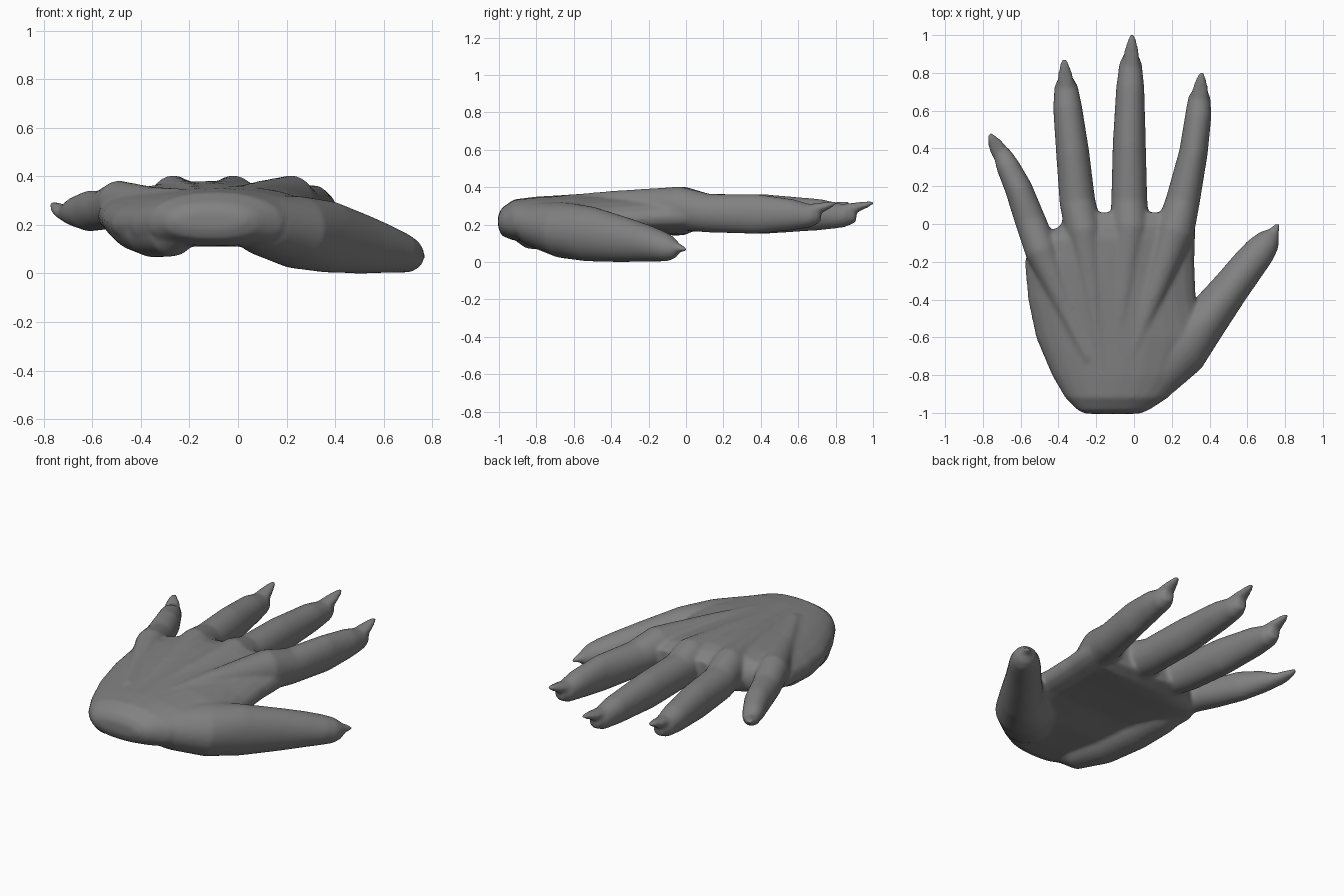
import bpy, bmesh, math
from mathutils import Vector

N = 24
skin = bpy.data.materials.new("dark_grey")
skin.diffuse_color = (0.22, 0.22, 0.22, 1)


def skin_rings(bm, rings):
    """Bridge a list of point rings into a closed tube."""
    vs = [[bm.verts.new(p) for p in r] for r in rings]
    for a, b in zip(vs, vs[1:]):
        for i in range(N):
            j = (i + 1) % N
            bm.faces.new((a[i], a[j], b[j], b[i]))
    bm.faces.new(vs[0][::-1])
    bm.faces.new(vs[-1])


def tube(bm, stations):
    """Elliptical tube through (x, y, z, half_width, half_height)."""
    rings = []
    for k, (x, y, z, w, h) in enumerate(stations):
        a = Vector(stations[max(k - 1, 0)][:3])
        b = Vector(stations[min(k + 1, len(stations) - 1)][:3])
        t = (b - a).normalized()
        side = t.cross(Vector((0, 0, 1))).normalized()
        up = side.cross(t)
        rings.append([Vector((x, y, z)) + side * w * math.cos(q) + up * h * math.sin(q)
                      for q in (2 * math.pi * i / N for i in range(N))])
    skin_rings(bm, rings)


def palm(bm, stations):
    """Arched, squarish sections: (y, x_left, x_right, z_top, z_bottom, edge_drop)."""
    rings = []
    for y, xl, xr, zt, zb, drop in stations:
        ring = []
        for i in range(N):
            q = 2 * math.pi * i / N
            c, s = math.cos(q), math.sin(q)
            u = math.copysign(abs(c) ** 0.85, c)
            v = math.copysign(abs(s) ** 0.85, s)
            ring.append(Vector(((xl + xr) / 2 + u * (xr - xl) / 2, y,
                                (zt + zb) / 2 + v * (zt - zb) / 2 - drop * u * u)))
        rings.append(ring)
    skin_rings(bm, rings)


def finish(bm, name):
    bmesh.ops.recalc_face_normals(bm, faces=bm.faces)
    me = bpy.data.meshes.new(name)
    bm.to_mesh(me)
    bm.free()
    me.polygons.foreach_set("use_smooth", [True] * len(me.polygons))
    me.materials.append(skin)
    ob = bpy.data.objects.new(name, me)
    bpy.context.collection.objects.link(ob)
    return ob


bm = bmesh.new()

# Palm
palm(bm, [
    (-1.005, -0.26, 0.03, 0.25, 0.185, 0.00),
    (-0.985, -0.30, 0.08, 0.29, 0.14, 0.00),
    (-0.92, -0.365, 0.18, 0.335, 0.115, 0.015),
    (-0.80, -0.435, 0.29, 0.350, 0.11, 0.03),
    (-0.60, -0.52, 0.38, 0.362, 0.12, 0.04),
    (-0.40, -0.562, 0.33, 0.372, 0.15, 0.04),
    (-0.20, -0.58, 0.32, 0.380, 0.15, 0.03),
    (-0.08, -0.54, 0.325, 0.380, 0.143, 0.02),
    (-0.01, -0.39, 0.325, 0.368, 0.143, 0.01),
    (0.06, -0.37, 0.325, 0.335, 0.175, 0.00)])

# Heel pad below the little finger
tube(bm, [(-0.20, -0.94, 0.19, 0.05, 0.05), (-0.27, -0.84, 0.175, 0.11, 0.105),
          (-0.34, -0.68, 0.18, 0.13, 0.115), (-0.40, -0.48, 0.20, 0.13, 0.11),
          (-0.44, -0.30, 0.225, 0.12, 0.10), (-0.47, -0.15, 0.25, 0.08, 0.07)])

# Thumb with its muscle mound
tube(bm, [(0.01, -0.90, 0.215, 0.08, 0.08), (0.10, -0.79, 0.20, 0.15, 0.125),
          (0.24, -0.65, 0.17, 0.165, 0.15), (0.375, -0.515, 0.150, 0.120, 0.148),
          (0.515, -0.335, 0.120, 0.100, 0.122), (0.60, -0.225, 0.102, 0.093, 0.102),
          (0.665, -0.145, 0.086, 0.085, 0.085), (0.705, -0.095, 0.074, 0.07, 0.072),
          (0.727, -0.06, 0.068, 0.05, 0.05), (0.738, -0.04, 0.066, 0.022, 0.026)])

# Fingers: wrist end of tendon, then (x, y, half_width) from knuckle to pad end
fingers = {
    "little": ((-0.24, -0.72), [(-0.490, -0.14, 0.088), (-0.55, 0.02, 0.082), (-0.612, 0.19, 0.073),
                                (-0.67, 0.31, 0.062), (-0.70, 0.375, 0.048), (-0.718, 0.41, 0.024)],
               (-0.765, 0.475)),
    "ring": ((-0.17, -0.75), [(-0.265, -0.04, 0.10), (-0.30, 0.12, 0.095), (-0.325, 0.38, 0.088),
                              (-0.352, 0.62, 0.077), (-0.36, 0.73, 0.062), (-0.363, 0.785, 0.033)],
             (-0.37, 0.87)),
    "middle": ((-0.10, -0.75), [(-0.02, -0.02, 0.105), (-0.025, 0.12, 0.096), (-0.025, 0.42, 0.088),
                                (-0.02, 0.72, 0.075), (-0.018, 0.85, 0.06), (-0.015, 0.91, 0.033)],
               (-0.01, 1.0)),
    "index": ((-0.03, -0.75), [(0.215, -0.04, 0.105), (0.258, 0.12, 0.091), (0.315, 0.38, 0.076),
                               (0.34, 0.57, 0.07), (0.347, 0.67, 0.06), (0.352, 0.72, 0.033)],
              (0.358, 0.80)),
}
tops = (0.405, 0.365, 0.363, 0.337, 0.307, 0.28)
lows = (0.17, 0.158, 0.150, 0.170, 0.185, 0.212)
for name, (wrist, pts, tip) in fingers.items():
    little = name == "little"
    dt, db = (-0.022, 0.022) if little else (0.0, 0.0)
    kx, ky, _ = pts[0]
    st = [(*wrist, 0.315, 0.03, 0.035),
          ((wrist[0] + kx) / 2, (wrist[1] + ky) / 2, 0.325 + dt, 0.06, 0.056)]
    for (x, y, w), zt, zb in zip(pts, tops, lows):
        st.append((x, y, (zt + dt + zb + db) / 2, w, (zt + dt - zb - db) / 2))
    tube(bm, st)


# Pointed nails
def nail(root, tip, z0, z1, w):
    st = []
    for t, s in ((0, 0.4), (0.2, 0.8), (0.45, 0.95), (0.7, 0.78), (0.9, 0.5), (1.03, 0.25)):
        p = Vector(root).lerp(Vector(tip), t)
        st.append((p.x, p.y, z0 + (z1 - z0) * t ** 2, w * s, 0.034 * s))
    tube(bm, st)


for name, (_, pts, tip) in fingers.items():
    d = -0.03 if name == "little" else 0.0
    nail(pts[3][:2], tip, 0.27 + d, 0.318 + d, 0.05)
nail((0.69, -0.14), (0.762, 0.0), 0.085, 0.066, 0.04)

# Fuse everything into one smooth skin
hand = finish(bm, "hand")
m = hand.modifiers.new("fuse", 'REMESH')
m.mode = 'VOXEL'
m.voxel_size = 0.01
m.use_smooth_shade = True
m = hand.modifiers.new("soften", 'SMOOTH')
m.factor = 0.5
m.iterations = 14
